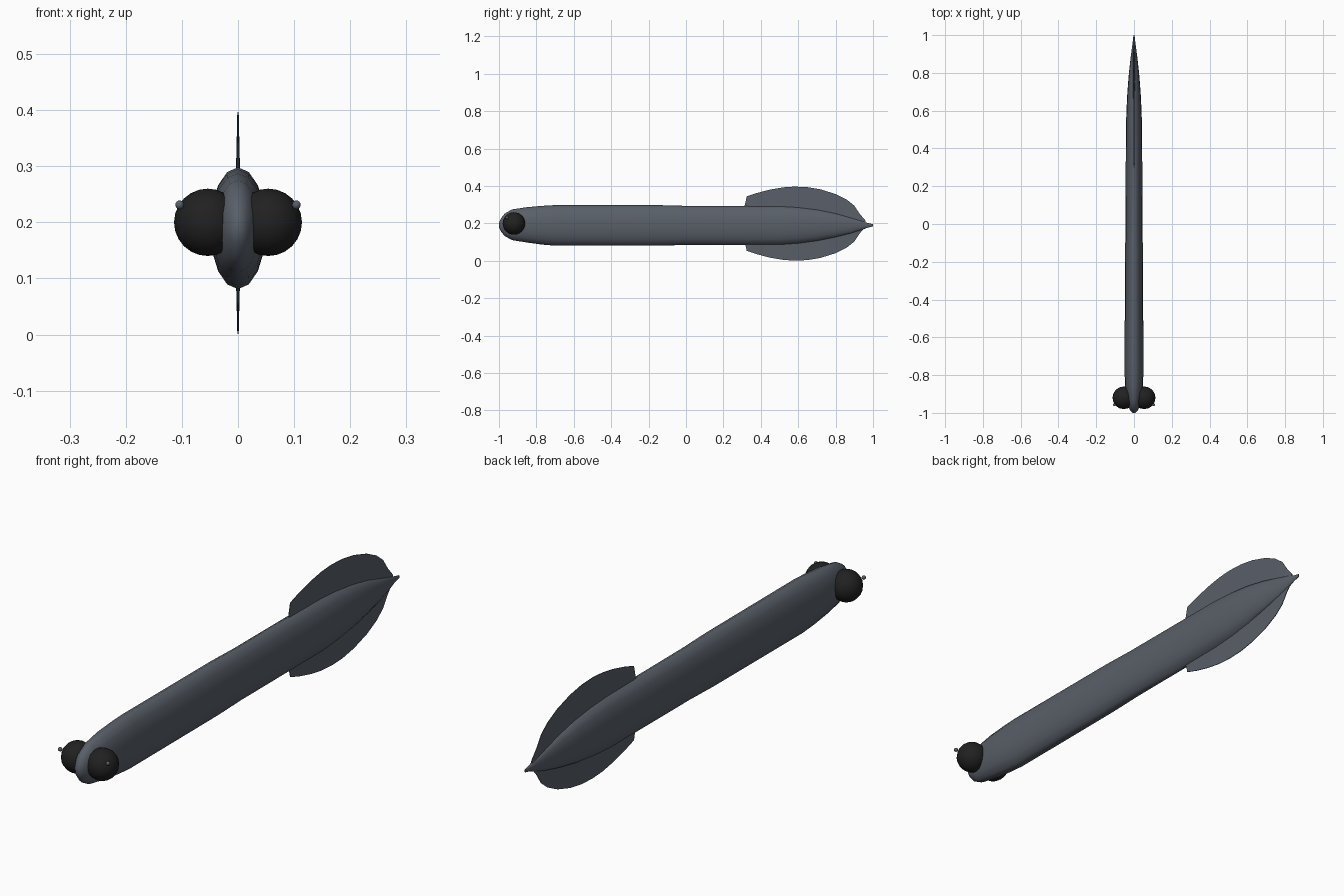
import bpy, bmesh, math

cube = bpy.data.objects.get("Cube")
if cube:
    bpy.data.objects.remove(cube, do_unlink=True)


def material(name, colour):
    m = bpy.data.materials.new(name)
    m.use_nodes = True
    m.diffuse_color = (*colour, 1)
    m.node_tree.nodes["Principled BSDF"].inputs["Base Color"].default_value = (*colour, 1)
    return m


slate = material("slate_grey", (0.10, 0.115, 0.14))
black = material("eye_black", (0.015, 0.015, 0.015))


def finish(bm, name, mat, angle=50):
    bmesh.ops.recalc_face_normals(bm, faces=bm.faces)
    mesh = bpy.data.meshes.new(name)
    bm.to_mesh(mesh)
    bm.free()
    mesh.materials.append(mat)
    ob = bpy.data.objects.new(name, mesh)
    bpy.context.collection.objects.link(ob)
    bpy.ops.object.select_all(action='DESELECT')
    ob.select_set(True)
    bpy.context.view_layer.objects.active = ob
    bpy.ops.object.shade_smooth_by_angle(angle=math.radians(angle))
    return ob


def loft(rings, name, mat, angle=50):
    """Skin closed rings of points and cap both ends."""
    bm = bmesh.new()
    loops = [[bm.verts.new(p) for p in ring] for ring in rings]
    n = len(loops[0])
    for a, b in zip(loops, loops[1:]):
        for i in range(n):
            j = (i + 1) % n
            bm.faces.new((a[i], a[j], b[j], b[i]))
    bm.faces.new(loops[0])
    bm.faces.new(loops[-1])
    return finish(bm, name, mat, angle)


# Body: stations of y, half width, bottom z, top z
stations = [
    (-1.0, .007, .178, .202), (-.99, .018, .158, .226), (-.97, .029, .133, .252),
    (-.93, .037, .111, .275), (-.85, .048, .098, .287), (-.77, .050, .087, .294),
    (-.70, .050, .081, .298), (-.15, .047, .081, .298), (.0, .045, .085, .294),
    (.50, .043, .085, .293), (.60, .040, .092, .287), (.70, .035, .105, .275),
    (.80, .027, .125, .255), (.88, .018, .145, .232), (.94, .010, .165, .214),
    (.97, .006, .177, .203), (1.0, .003, .184, .196)]
SIDES = 16
rings = []
for y, w, low, high in stations:
    mid, half = (low + high) / 2, (high - low) / 2
    turns = [math.tau * i / SIDES for i in range(SIDES)]
    rings.append([(w * math.sin(t), y, mid + half * math.cos(t)) for t in turns])
loft(rings, "body", slate)

# Tail fins: thin leaf blades tapering outward, mirrored above and below
edge = [(.31, .28), (.325, .345), (.38, .363), (.45, .381), (.52, .393), (.58, .397),
        (.65, .394), (.72, .382), (.80, .357), (.86, .327), (.90, .295), (.93, .25),
        (.96, .215)]
AXIS = .199
for name, side in (("upper_fin", 1), ("lower_fin", -1)):
    blade = []
    for y, z in edge:
        tip = AXIS + side * (z - AXIS)
        blade.append([(-.006, y, AXIS - .007), (.006, y, AXIS - .007),
                      (.0012, y, tip), (-.0012, y, tip)])
    loft(blade, name, slate, 30)


def ball(name, mat, centre, radius, segments, rings):
    bm = bmesh.new()
    bmesh.ops.create_uvsphere(bm, u_segments=segments, v_segments=rings, radius=radius)
    bmesh.ops.translate(bm, verts=bm.verts, vec=centre)
    finish(bm, name, mat)


# Bulging eyes, each with a small bead on its outer front
for name, side in (("left", 1), ("right", -1)):
    ball(name + "_eye", black, (side * .054, -.92, .20), .06, 16, 12)
    ball(name + "_eye_bead", slate, (side * .104, -.957, .231), .008, 10, 8)
